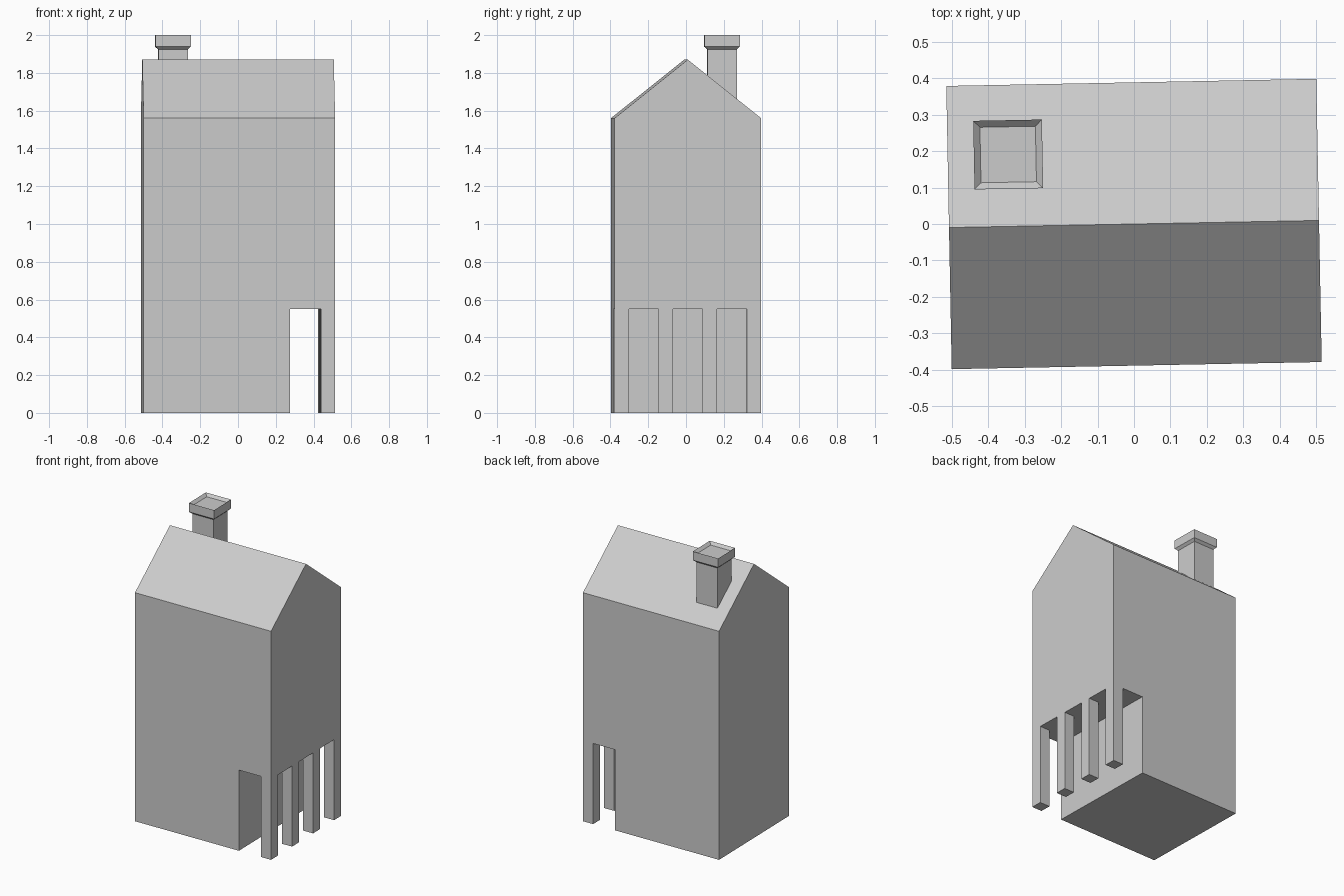
import bpy, bmesh
from math import radians

if "Cube" in bpy.data.objects:
    bpy.data.objects.remove(bpy.data.objects["Cube"])

TURN = radians(1.1)              # whole house is turned slightly
HX, HY = 0.507, 0.388            # half width, half depth
EAVE, RIDGE = 1.56, 1.87
POST, CEIL = 0.076, 0.55         # arcade post size, arcade height
INNER = 0.268                    # arcade back wall


def add_object(name, bm):
    bmesh.ops.recalc_face_normals(bm, faces=bm.faces)
    mesh = bpy.data.meshes.new(name)
    bm.to_mesh(mesh)
    bm.free()
    ob = bpy.data.objects.new(name, mesh)
    bpy.context.collection.objects.link(ob)
    ob.rotation_euler.z = TURN
    return ob


def prism(name, profile, direction):
    bm = bmesh.new()
    face = bm.faces.new([bm.verts.new(p) for p in profile])
    ext = bmesh.ops.extrude_face_region(bm, geom=[face], use_keep_orig=True)
    moved = [v for v in ext["geom"] if isinstance(v, bmesh.types.BMVert)]
    bmesh.ops.translate(bm, verts=moved, vec=direction)
    return add_object(name, bm)


# House body with gable roof
gable = [(-HY, 0), (HY, 0), (HY, EAVE), (0, RIDGE), (-HY, EAVE)]
house = prism("house_body", [(-HX, y, z) for y, z in gable], (2 * HX, 0, 0))

# Comb-shaped cutter: passage along the side plus three openings between posts
post_in = HX - POST
gap = (2 * HY - 4 * POST) / 3
comb = [(INNER, 0.6), (INNER, -0.6), (post_in, -0.6)]
for i in range(3):
    y0 = -HY + POST + i * (POST + gap)
    comb += [(post_in, y0), (0.7, y0), (0.7, y0 + gap), (post_in, y0 + gap)]
comb.append((post_in, 0.6))
cutter = prism("arcade_cutter", [(x, y, -0.2) for x, y in comb], (0, 0, CEIL + 0.2))
cutter.hide_render = True
cutter.hide_set(True)

cut = house.modifiers.new("arcade", "BOOLEAN")
cut.operation = "DIFFERENCE"
cut.solver = "EXACT"
cut.object = cutter

# Chimney: stacked square rings, foot following the roof, shallow recess on top
CX, CY = -0.341, 0.197
bm = bmesh.new()
rings = []
for half, z in [(0.078, None), (0.078, 1.925), (0.094, 1.94),
                (0.094, 2.0), (0.076, 1.982)]:
    ring = []
    for sx, sy in [(-1, -1), (1, -1), (1, 1), (-1, 1)]:
        x, y = CX + sx * half, CY + sy * half
        foot = RIDGE - (RIDGE - EAVE) * y / HY - 0.005
        ring.append(bm.verts.new((x, y, foot if z is None else z)))
    rings.append(ring)
for a, b in zip(rings, rings[1:]):
    for i in range(4):
        j = (i + 1) % 4
        bm.faces.new((a[i], a[j], b[j], b[i]))
bm.faces.new(rings[0][::-1])
bm.faces.new(rings[-1])
add_object("chimney", bm)
